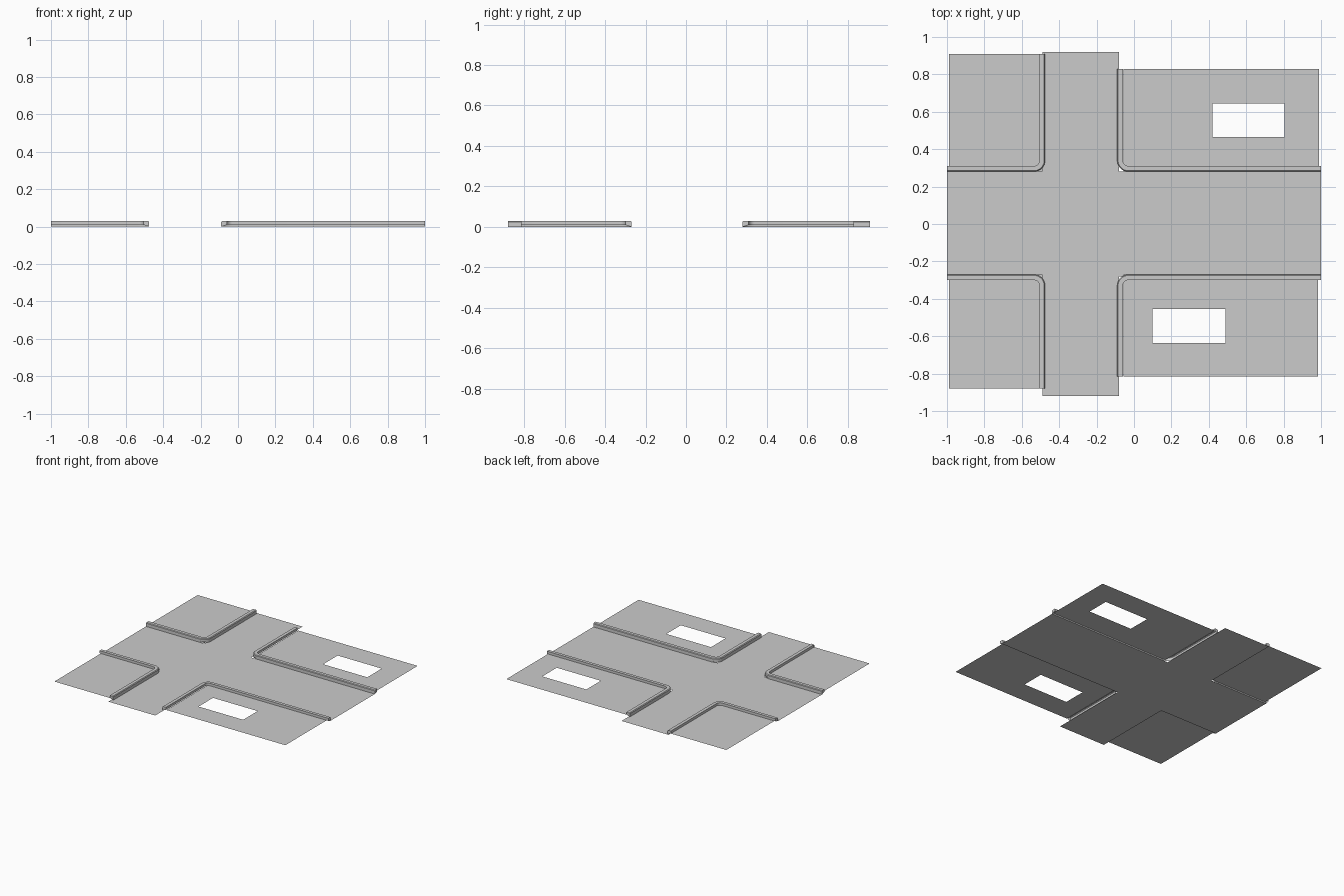
import bpy, bmesh, math

if "Cube" in bpy.data.objects:
    bpy.data.objects.remove(bpy.data.objects["Cube"])

CURB_TOP, CURB_WIDTH, PLATE_Z, RADIUS = 0.03, 0.03, 0.01, 0.06


def finish(name, bm, smooth=False):
    bmesh.ops.remove_doubles(bm, verts=bm.verts, dist=1e-5)
    mesh = bpy.data.meshes.new(name)
    bm.to_mesh(mesh)
    bm.free()
    obj = bpy.data.objects.new(name, mesh)
    bpy.context.collection.objects.link(obj)
    if smooth:
        bpy.context.view_layer.objects.active = obj
        obj.select_set(True)
        bpy.ops.object.shade_smooth_by_angle(angle=math.radians(30))
        obj.select_set(False)
    return obj


def grid_sheet(name, xs, ys, z, skip):
    """Flat sheet of cells, leaving out the cells listed in skip."""
    bm = bmesh.new()
    v = [[bm.verts.new((x, y, z)) for y in ys] for x in xs]
    for i in range(len(xs) - 1):
        for j in range(len(ys) - 1):
            if (i, j) not in skip:
                bm.faces.new((v[i][j], v[i + 1][j], v[i + 1][j + 1], v[i][j + 1]))
    loose = [p for col in v for p in col if not p.link_faces]
    bmesh.ops.delete(bm, geom=loose, context='VERTS')
    return finish(name, bm)


def curb(name, x0, y0, x1, y1):
    """Raised L-shaped curb: corner at (x0, y0), arms out to x1 and y1."""
    sx, sy = (1 if x1 > x0 else -1), (1 if y1 > y0 else -1)
    # offset from the road face, height
    profile = [(0, 0), (0, 0.025), (0.005, CURB_TOP),
               (CURB_WIDTH, CURB_TOP), (CURB_WIDTH, PLATE_Z)]
    bm = bmesh.new()
    rings = []
    cx, cy = x0 + sx * RADIUS, y0 + sy * RADIUS
    steps = 8
    for k in range(-1, steps + 2):
        a = math.pi / 2 * min(max(k, 0), steps) / steps
        ring = []
        for d, z in profile:
            x = cx - sx * (RADIUS - d) * math.cos(a)
            y = cy - sy * (RADIUS - d) * math.sin(a)
            if k < 0:
                y = y1
            if k > steps:
                x = x1
            ring.append(bm.verts.new((x, y, z)))
        rings.append(ring)
    for a, b in zip(rings, rings[1:]):
        for i in range(len(profile) - 1):
            f = (a[i], b[i], b[i + 1], a[i + 1])
            bm.faces.new(f if sx * sy < 0 else f[::-1])
    # closed ends
    bm.faces.new(rings[0])
    bm.faces.new(rings[-1][::-1])
    bmesh.ops.recalc_face_normals(bm, faces=bm.faces)
    obj = finish(name, bm, True)
    # keep the top facing up
    if sum(p.normal.z for p in obj.data.polygons) < 0:
        obj.data.flip_normals()


# crossing road surface
grid_sheet("road_cross", [-1, -0.49, -0.08, 1], [-0.92, -0.28, 0.28, 0.92], 0,
           {(0, 0), (0, 2), (2, 0), (2, 2)})

# ground plates, two of them with a rectangular opening
grid_sheet("plate_back_left", [-0.99, -0.49], [0.28, 0.91], PLATE_Z, set())
grid_sheet("plate_front_left", [-0.99, -0.49], [-0.88, -0.27], PLATE_Z, set())
grid_sheet("plate_back_right", [-0.055, 0.42, 0.805, 0.99],
           [0.28, 0.465, 0.645, 0.83], PLATE_Z, {(1, 1)})
grid_sheet("plate_front_right", [-0.055, 0.10, 0.49, 0.985],
           [-0.815, -0.635, -0.455, -0.27], PLATE_Z, {(1, 1)})

# curbs around the four corners
curb("curb_back_left", -0.475, 0.28, -1, 0.91)
curb("curb_front_left", -0.475, -0.27, -1, -0.88)
curb("curb_back_right", -0.09, 0.28, 1, 0.83)
curb("curb_front_right", -0.09, -0.27, 1, -0.815)
